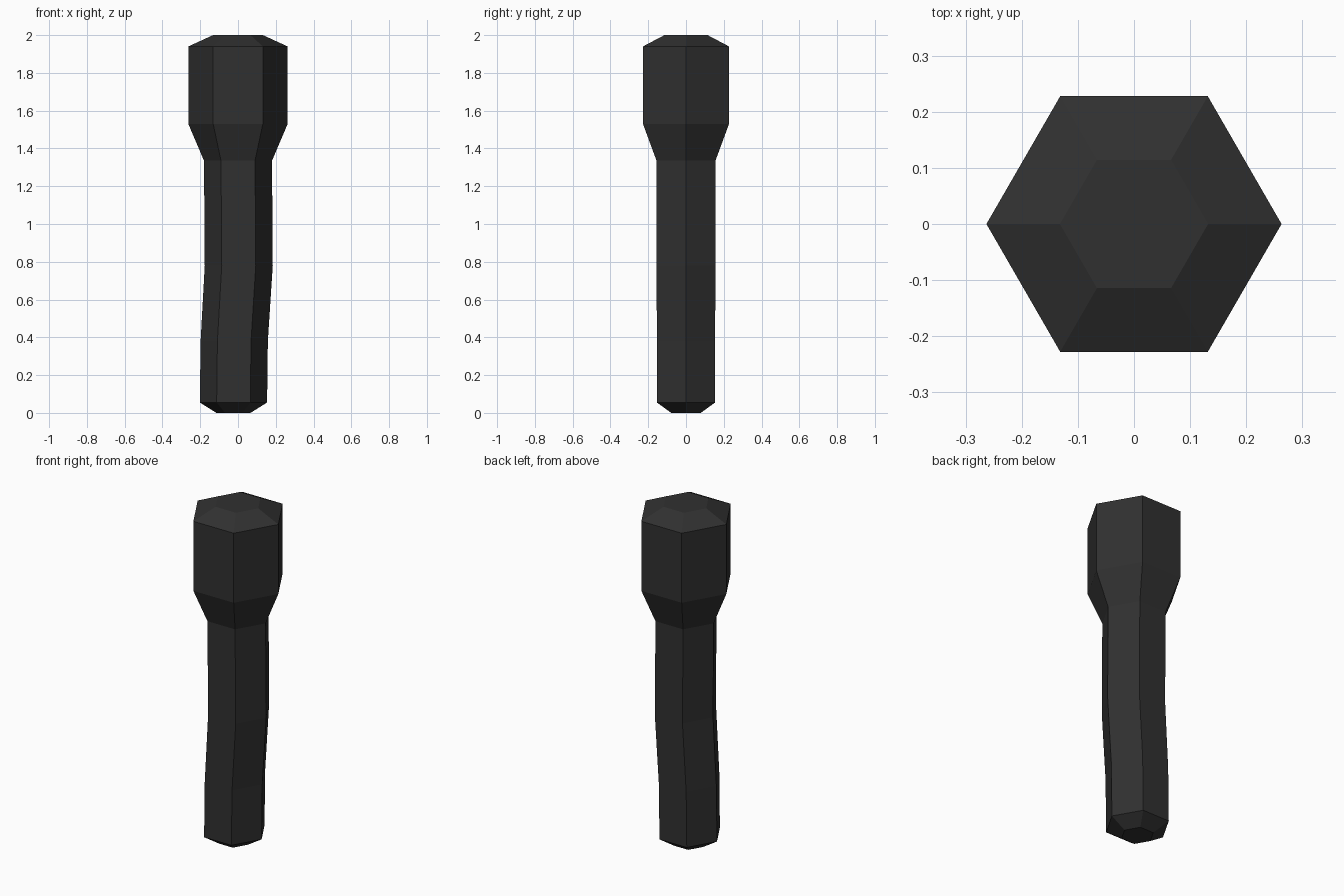
import bpy
import bmesh
from math import cos, sin, pi

cube = bpy.data.objects.get("Cube")
if cube:
    bpy.data.objects.remove(cube, do_unlink=True)

# Dark plastic shared by the whole model
black = bpy.data.materials.new("dark_plastic")
black.use_nodes = True
colour = (0.03, 0.03, 0.03, 1)
black.diffuse_color = colour
black.node_tree.nodes["Principled BSDF"].inputs["Base Color"].default_value = colour

SIDES = 6


def loft(name, sections):
    """Skin capped hexagonal sections given as (height, x offset, radius)."""
    bm = bmesh.new()
    rings = []
    for z, cx, r in sections:
        rings.append([bm.verts.new((cx + r * cos(2 * pi * i / SIDES),
                                    r * sin(2 * pi * i / SIDES), z))
                      for i in range(SIDES)])
    for low, high in zip(rings, rings[1:]):
        for i in range(SIDES):
            j = (i + 1) % SIDES
            bm.faces.new((low[i], low[j], high[j], high[i]))
    bm.faces.new(rings[0][::-1])
    bm.faces.new(rings[-1])
    mesh = bpy.data.meshes.new(name)
    bm.to_mesh(mesh)
    bm.free()
    mesh.materials.append(black)
    obj = bpy.data.objects.new(name, mesh)
    bpy.context.collection.objects.link(obj)
    return obj


# One continuous skin: bevelled foot, bent grip, flared neck, bevelled head
loft("handle_with_head", [
    (0.00, -0.024, 0.09),
    (0.055, -0.024, 0.178),
    (0.38, -0.02, 0.178),
    (0.78, 0.004, 0.18),
    (1.335, 0.0, 0.18),
    (1.53, 0.0, 0.263),
    (1.94, 0.0, 0.263),
    (2.00, 0.0, 0.132),
])
